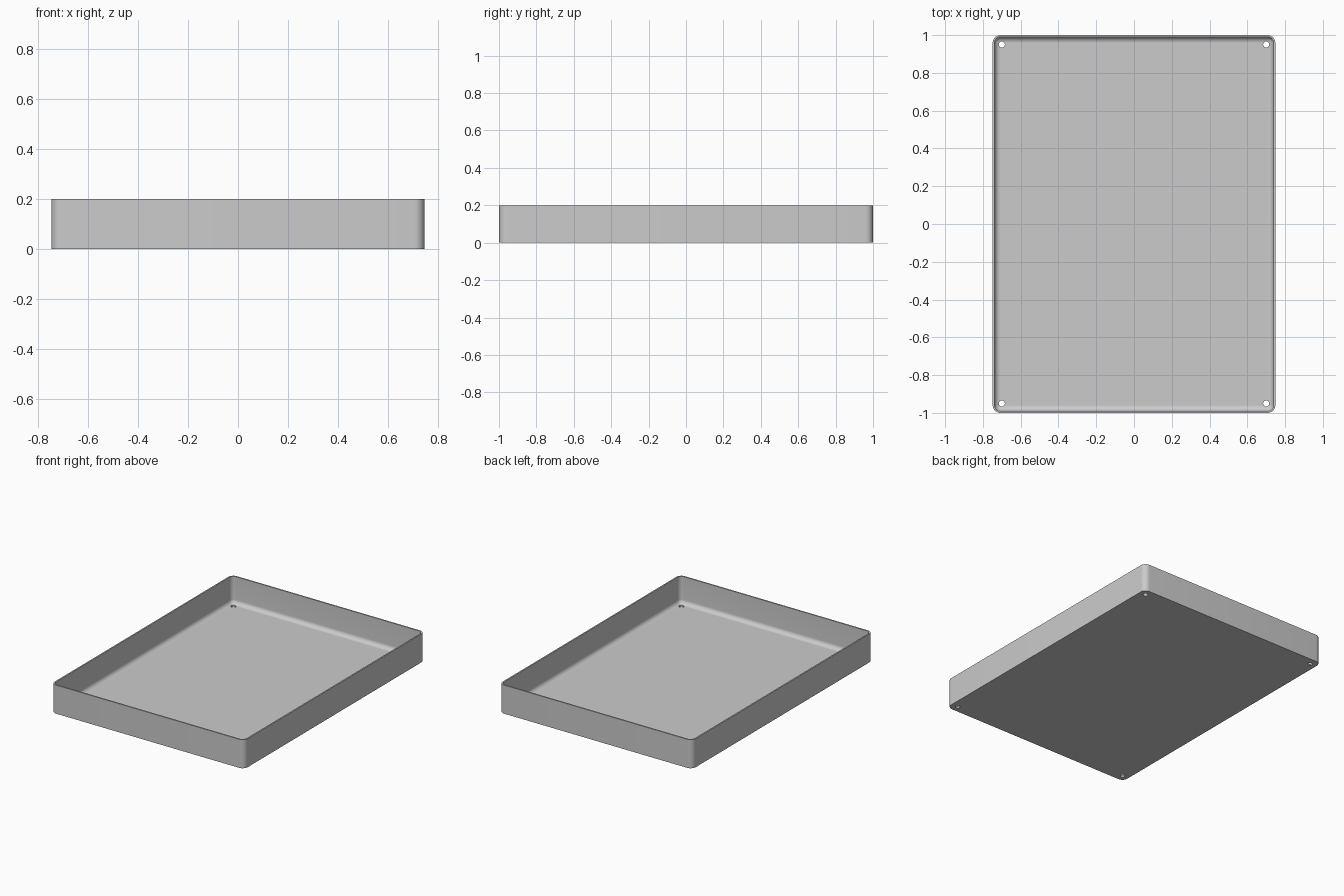
import bpy, bmesh
from math import sin, cos, pi

if "Cube" in bpy.data.objects:
    bpy.data.objects.remove(bpy.data.objects["Cube"])

HALF_X, HALF_Y, HEIGHT = 0.748, 1.0, 0.2
WALL, FILLET = 0.01, 0.03
CORNER = WALL + FILLET
STEPS = 10

grey = bpy.data.materials.new("plain grey")
grey.use_nodes = True
colour = (0.6, 0.6, 0.6, 1)
grey.diffuse_color = colour
grey.node_tree.nodes["Principled BSDF"].inputs["Base Color"].default_value = colour


def rounded_loop(bm, inset, z):
    """Rounded rectangle of vertices, set in from the outer outline."""
    verts = []
    radius = CORNER - inset
    for quarter, (sx, sy) in enumerate([(1, 1), (-1, 1), (-1, -1), (1, -1)]):
        for i in range(STEPS + 1):
            a = (quarter + i / STEPS) * pi / 2
            verts.append(bm.verts.new((sx * (HALF_X - CORNER) + radius * cos(a),
                                       sy * (HALF_Y - CORNER) + radius * sin(a), z)))
    return verts


# Tray shell: outer wall, rim, inner wall, then the fillet down to the floor
profile = [(0, 0), (0, HEIGHT), (WALL, HEIGHT)]
for i in range(STEPS + 1):
    a = i / STEPS * pi / 2
    profile.append((WALL + FILLET * (1 - cos(a)), WALL + FILLET * (1 - sin(a))))

bm = bmesh.new()
loops = [rounded_loop(bm, inset, z) for inset, z in profile]
for low, high in zip(loops, loops[1:]):
    for i in range(len(low)):
        j = (i + 1) % len(low)
        bm.faces.new((low[i], low[j], high[j], high[i]))
bm.faces.new(loops[0][::-1])
bm.faces.new(loops[-1])
bmesh.ops.remove_doubles(bm, verts=bm.verts, dist=1e-5)
bmesh.ops.recalc_face_normals(bm, faces=bm.faces)
mesh = bpy.data.meshes.new("tray")
bm.to_mesh(mesh)
bm.free()
mesh.materials.append(grey)
tray = bpy.data.objects.new("tray", mesh)
bpy.context.collection.objects.link(tray)

# Screw holes through the floor corners
for sx in (-1, 1):
    for sy in (-1, 1):
        bpy.ops.mesh.primitive_cylinder_add(vertices=32, radius=0.016, depth=0.1,
                                            location=(sx * 0.7, sy * 0.95, 0))
        cutter = bpy.context.object
        cutter.name = "hole_cutter"
        cutter.hide_render = True
        cutter.data.materials.append(grey)
        cut = tray.modifiers.new("hole", "BOOLEAN")
        cut.operation = "DIFFERENCE"
        cut.solver = "EXACT"
        cut.object = cutter
        bpy.ops.object.select_all(action="DESELECT")
        bpy.context.view_layer.objects.active = tray
        tray.select_set(True)
        bpy.ops.object.modifier_apply(modifier=cut.name)
        bpy.data.objects.remove(cutter)

# Smooth corners and fillets, crisp rims
bpy.ops.object.shade_smooth_by_angle(angle=pi / 6)
